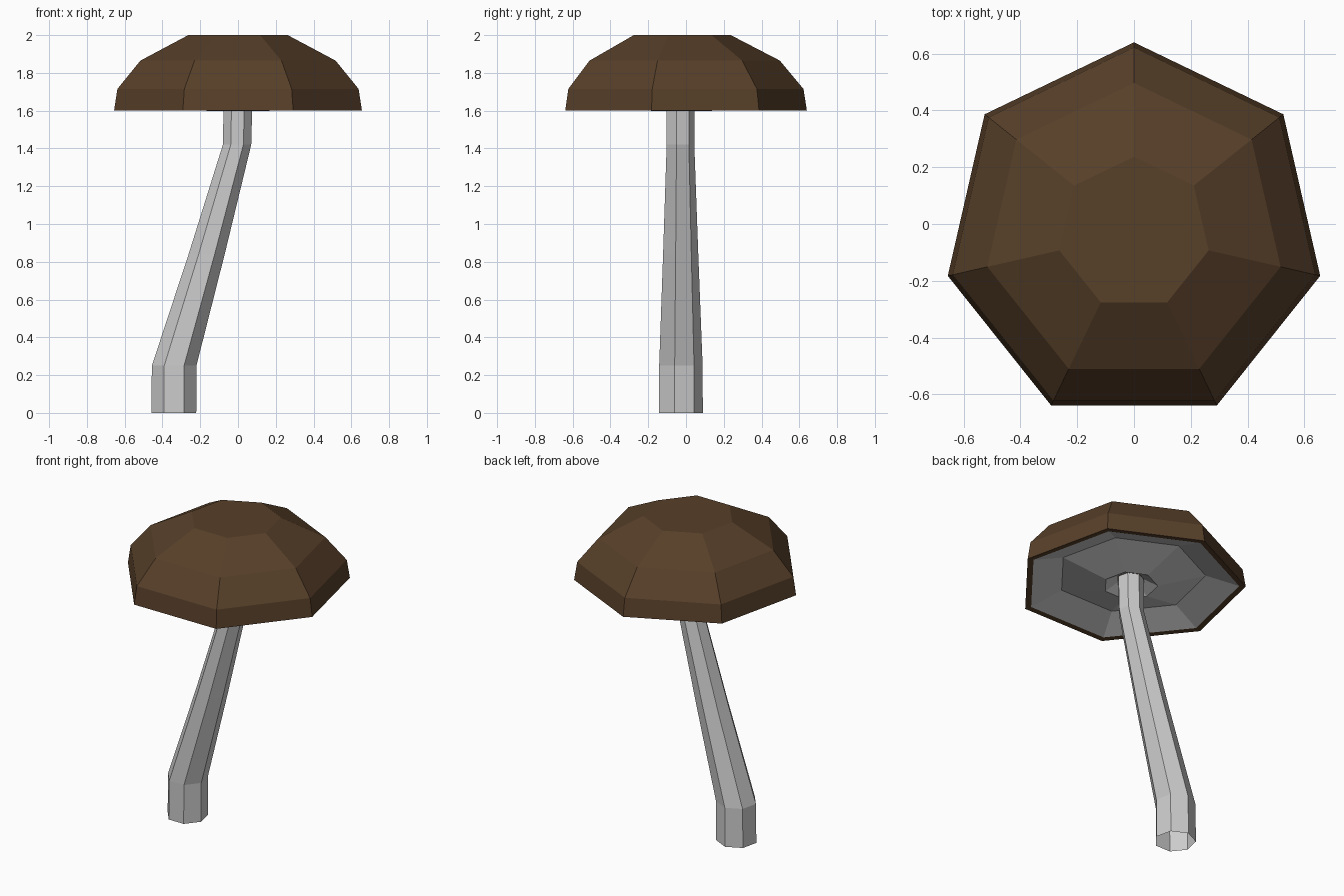
import bpy, bmesh
from math import sin, cos, pi

if "Cube" in bpy.data.objects:
    bpy.data.objects.remove(bpy.data.objects["Cube"])

SIDES = 7
CY = -0.033  # y of the mushroom axis


def loft(name, rings, cap_end=False, color=None):
    """Join heptagon rings given as (centre x, radius, z)."""
    bm = bmesh.new()
    loops = []
    for cx, r, z in rings:
        loops.append([bm.verts.new((cx + r * cos(pi / 2 + 2 * pi * i / SIDES),
                                    CY + r * sin(pi / 2 + 2 * pi * i / SIDES), z))
                      for i in range(SIDES)])
    for a, b in zip(loops, loops[1:]):
        for i in range(SIDES):
            j = (i + 1) % SIDES
            bm.faces.new((a[i], a[j], b[j], b[i]))
    if cap_end:
        bm.faces.new(loops[-1])
    mesh = bpy.data.meshes.new(name)
    bm.to_mesh(mesh)
    bm.free()
    obj = bpy.data.objects.new(name, mesh)
    bpy.context.collection.objects.link(obj)
    if color:
        mat = bpy.data.materials.new(name + "_brown")
        mat.diffuse_color = color
        mat.use_nodes = True
        mat.node_tree.nodes["Principled BSDF"].inputs["Base Color"].default_value = mat.diffuse_color
        mesh.materials.append(mat)
    return obj


# Domed cap with its narrow bottom rim
loft("cap", [(0, 0.635, 1.603), (0, 0.673, 1.6), (0, 0.655, 1.715),
             (0, 0.53, 1.865), (0, 0.27, 2.0)], True, (0.095, 0.05, 0.022, 1))

# Grey underside: hollow ring, lowered collar, dimple around the stem
under = loft("gills", [(0, 0.08, 1.64), (0, 0.16, 1.597), (0, 0.44, 1.67),
                       (0, 0.635, 1.603)])
under.data.flip_normals()
under.data.flip_normals()

# Leaning stem, open at the foot
loft("stem", [(-0.34, 0.122, 0), (-0.338, 0.121, 0.25), (-0.166, 0.098, 0.84),
              (-0.005, 0.077, 1.42), (0, 0.078, 1.64)])
